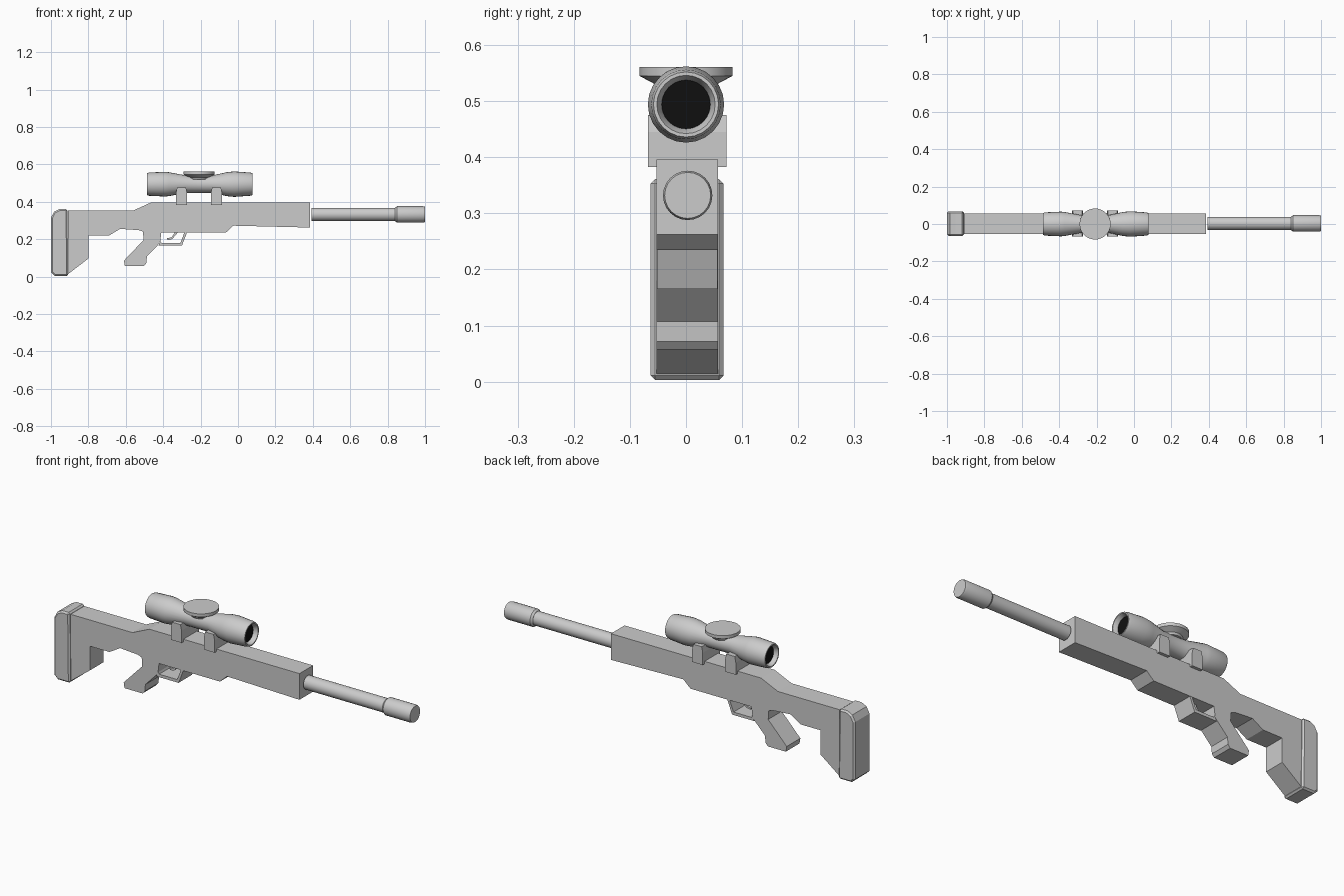
import bpy, bmesh, math

if "Cube" in bpy.data.objects:
    bpy.data.objects.remove(bpy.data.objects["Cube"])

YC = 0.002  # centre line of the body


def finish(name, bm, smooth=False):
    bmesh.ops.recalc_face_normals(bm, faces=bm.faces)
    me = bpy.data.meshes.new(name)
    bm.to_mesh(me)
    bm.free()
    ob = bpy.data.objects.new(name, me)
    bpy.context.collection.objects.link(ob)
    if smooth:
        bpy.ops.object.select_all(action='DESELECT')
        ob.select_set(True)
        bpy.context.view_layer.objects.active = ob
        bpy.ops.object.shade_smooth_by_angle(angle=math.radians(30))
    return ob


def slab(name, pts, width, bevel=0):
    """Extrude an x-z outline symmetrically along y."""
    bm = bmesh.new()
    face = bm.faces.new([bm.verts.new((x, YC - width / 2, z)) for x, z in pts])
    ext = bmesh.ops.extrude_face_region(bm, geom=[face], use_keep_orig=True)
    verts = [g for g in ext['geom'] if isinstance(g, bmesh.types.BMVert)]
    bmesh.ops.translate(bm, verts=verts, vec=(0, width, 0))
    ob = finish(name, bm)
    if bevel:
        mod = ob.modifiers.new('edge_chamfer', 'BEVEL')
        mod.width = bevel
        mod.segments = 1
        mod.limit_method = 'ANGLE'
        mod.angle_limit = math.radians(70)
    return ob


def lathe(name, profile, centre, axis='X', sides=24):
    """Revolve (position, radius) pairs about an axis, closing both ends."""
    bm = bmesh.new()
    rings = []
    for p, r in profile:
        ring = []
        for i in range(sides):
            a = 2 * math.pi * i / sides
            u, v = r * math.cos(a), r * math.sin(a)
            co = (p, centre[0] + u, centre[1] + v) if axis == 'X' else (centre[0] + u, centre[1] + v, p)
            ring.append(bm.verts.new(co))
        rings.append(ring)
    for a, b in zip(rings, rings[1:]):
        for i in range(sides):
            j = (i + 1) % sides
            bm.faces.new((a[i], a[j], b[j], b[i]))
    bm.faces.new(rings[0])
    bm.faces.new(rings[-1])
    return finish(name, bm, True)


# Stock, receiver and grip in one outline
slab('body', [
    (-0.91, 0.353), (-0.56, 0.353), (-0.465, 0.396), (0.385, 0.396), (0.385, 0.262),
    (-0.025, 0.272), (-0.065, 0.235), (-0.41, 0.235), (-0.417, 0.18), (-0.487, 0.107),
    (-0.49, 0.072), (-0.503, 0.057), (-0.605, 0.057), (-0.61, 0.085), (-0.505, 0.195),
    (-0.508, 0.24), (-0.53, 0.248), (-0.63, 0.255), (-0.69, 0.219), (-0.80, 0.219),
    (-0.80, 0.096), (-0.91, 0.012)], 0.110)

# Butt pad
slab('butt_pad', [
    (-0.908, 0.003), (-0.98, 0.003), (-1.0, 0.022), (-1.0, 0.315), (-0.983, 0.347),
    (-0.955, 0.361), (-0.912, 0.361)], 0.130, 0.008)

# Trigger guard and trigger
slab('trigger_guard', [
    (-0.414, 0.19), (-0.425, 0.165), (-0.3, 0.165), (-0.272, 0.237), (-0.286, 0.237),
    (-0.308, 0.18), (-0.41, 0.18)], 0.108)
slab('trigger', [
    (-0.335, 0.24), (-0.355, 0.21), (-0.38, 0.205), (-0.375, 0.195), (-0.352, 0.2),
    (-0.318, 0.24)], 0.03)

# Barrel and muzzle
lathe('barrel', [(0.392, 0.035), (0.86, 0.035)], (0.003, 0.332))
lathe('muzzle', [(0.84, 0.036), (0.85, 0.044), (0.99, 0.044), (1.0, 0.041)], (0.003, 0.332))

# Scope tube with a recess at each end
lathe('scope_tube', [
    (-0.455, 0.042), (-0.475, 0.046), (-0.487, 0.052), (-0.487, 0.058), (-0.477, 0.062),
    (-0.39, 0.066), (-0.37, 0.064), (-0.275, 0.046), (-0.14, 0.046), (-0.06, 0.064),
    (-0.02, 0.068), (0.065, 0.062), (0.078, 0.058), (0.078, 0.052), (0.065, 0.046),
    (0.045, 0.042)], (0.0, 0.494))

# Dark lenses
black = bpy.data.materials.new('lens_black')
black.diffuse_color = (0.005, 0.005, 0.005, 1)
black.use_nodes = True
black.node_tree.nodes["Principled BSDF"].inputs["Base Color"].default_value = black.diffuse_color
for name, x in (('rear_lens', -0.466), ('front_lens', 0.052)):
    lens = lathe(name, [(x, 0.0435), (x + 0.004, 0.0435)], (0.0, 0.494))
    lens.data.materials.append(black)

# Adjustment dial on the scope
lathe('scope_dial', [(0.52, 0.05), (0.53, 0.055), (0.545, 0.083), (0.561, 0.083)],
      (-0.208, 0.0), 'Z', 32)

# Scope mounts, stepped towards the top
for name, x in (('rear_mount', -0.302), ('front_mount', -0.115)):
    slab(name, [
        (x - 0.03, 0.383), (x + 0.03, 0.383), (x + 0.03, 0.445), (x + 0.024, 0.475),
        (x - 0.024, 0.475), (x - 0.03, 0.445)], 0.140)
